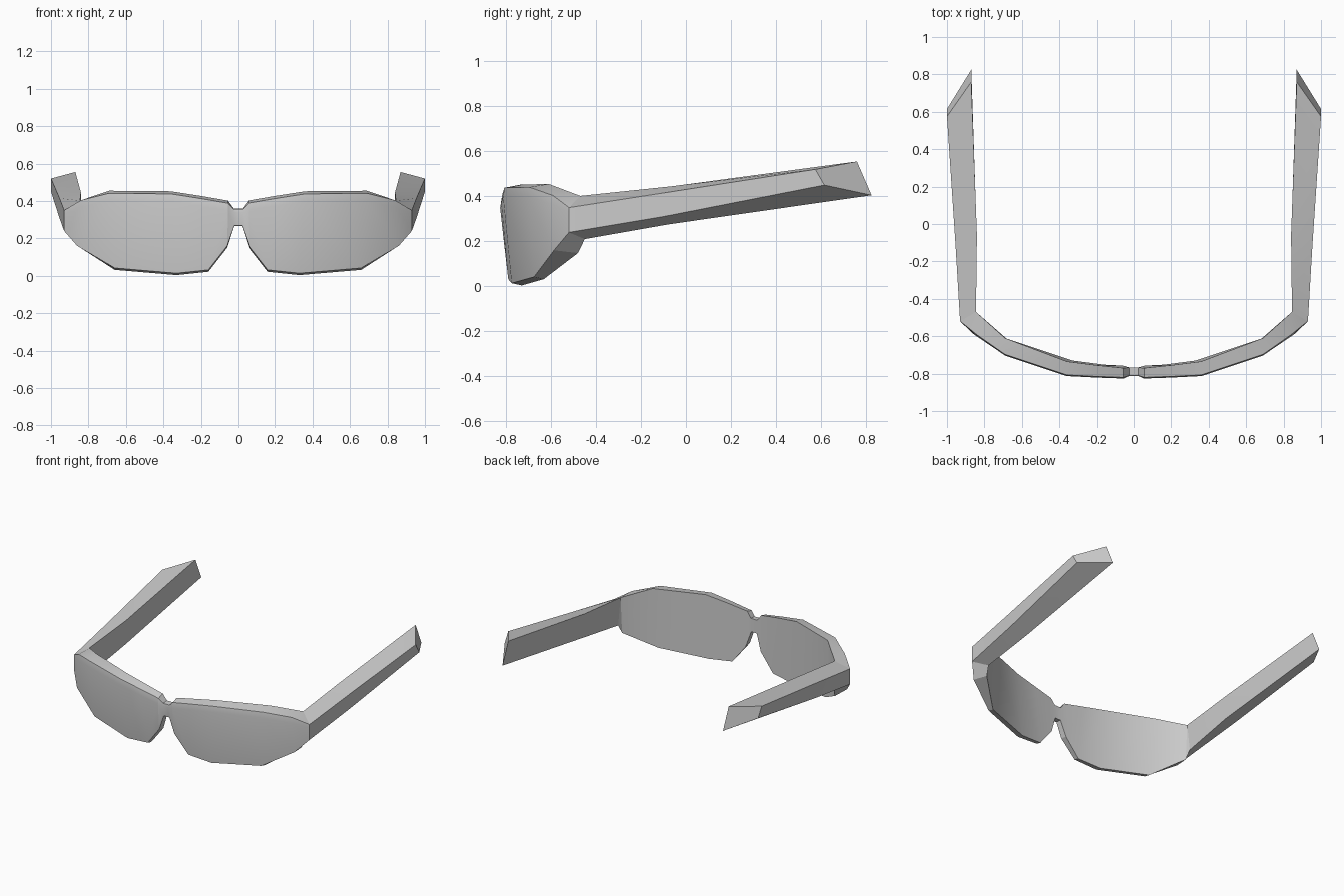
import bpy, bmesh, math

if "Cube" in bpy.data.objects:
    bpy.data.objects.remove(bpy.data.objects["Cube"])


def loft(name, rings, cap_end=False, mirror=True):
    """Skin a tube through a series of cross-sections."""
    bm = bmesh.new()
    loops = [[bm.verts.new(p) for p in ring] for ring in rings]
    for a, b in zip(loops, loops[1:]):
        n = len(a)
        for i in range(n):
            j = (i + 1) % n
            bm.faces.new((a[i], a[j], b[j], b[i]))
    if cap_end:
        bm.faces.new(loops[-1])
    bmesh.ops.remove_doubles(bm, verts=bm.verts, dist=0.0005)
    bmesh.ops.recalc_face_normals(bm, faces=bm.faces)
    mesh = bpy.data.meshes.new(name)
    bm.to_mesh(mesh)
    bm.free()
    ob = bpy.data.objects.new(name, mesh)
    bpy.context.collection.objects.link(ob)
    if mirror:
        ob.modifiers.new("Mirror", 'MIRROR').use_clip = True
    bpy.ops.object.select_all(action='DESELECT')
    ob.select_set(True)
    bpy.context.view_layer.objects.active = ob
    bpy.ops.object.shade_smooth_by_angle(angle=math.radians(25))
    return ob


def section(xt, yf, yb, zt, xb, yfb, ybb, zb):
    """Front section: top back, top front, bevel, bottom front, bottom back."""
    return [(xt, yb, zt + 0.014), (xt, yf, zt), (xt, yf - 0.006, zt - 0.04),
            (xb, yfb, zb + 0.01), (xb, ybb, zb)]


# Lenses, with the outer corner wrapping round to the temple
inner = section(0.055, -0.820, -0.77, 0.388, 0.06, -0.805, -0.757, 0.15)
rings = [inner,
         section(0.20, -0.815, -0.755, 0.413, 0.16, -0.79, -0.752, 0.022),
         section(0.36, -0.807, -0.735, 0.438, 0.33, -0.775, -0.73, 0.004),
         section(0.69, -0.697, -0.61, 0.441, 0.66, -0.675, -0.632, 0.032)]
hinge = [(0.93, -0.52, 0.35), (0.93, -0.52, 0.24),
         (0.85, -0.45, 0.21), (0.845, -0.47, 0.402)]
rings.append([hinge[3], (0.84, -0.592, 0.404), (0.85, -0.594, 0.365),
              (0.86, -0.587, 0.16), (0.84, -0.48, 0.148)])
rings.append([hinge[3], hinge[0], (0.93, -0.52, 0.33), hinge[1], hinge[2]])
loft("lens", rings)

# Nose bridge, flaring into both lenses
neck = [(0.025, -0.767, 0.36), (0.025, -0.81, 0.357), (0.025, -0.813, 0.34),
        (0.022, -0.808, 0.268), (0.022, -0.767, 0.265)]
flip = lambda ring: [(-x, y, z) for x, y, z in ring]
loft("nose_bridge", [flip(inner), flip(neck), neck, inner], mirror=False)

# Temple arms
loft("temple_arm", [
    hinge,
    [(0.955, -0.10, 0.415), (0.955, -0.10, 0.31),
     (0.84, -0.08, 0.275), (0.84, -0.06, 0.445)],
    [(1.0, 0.575, 0.52), (1.0, 0.615, 0.45),
     (0.87, 0.825, 0.405), (0.87, 0.76, 0.555)]], cap_end=True)
